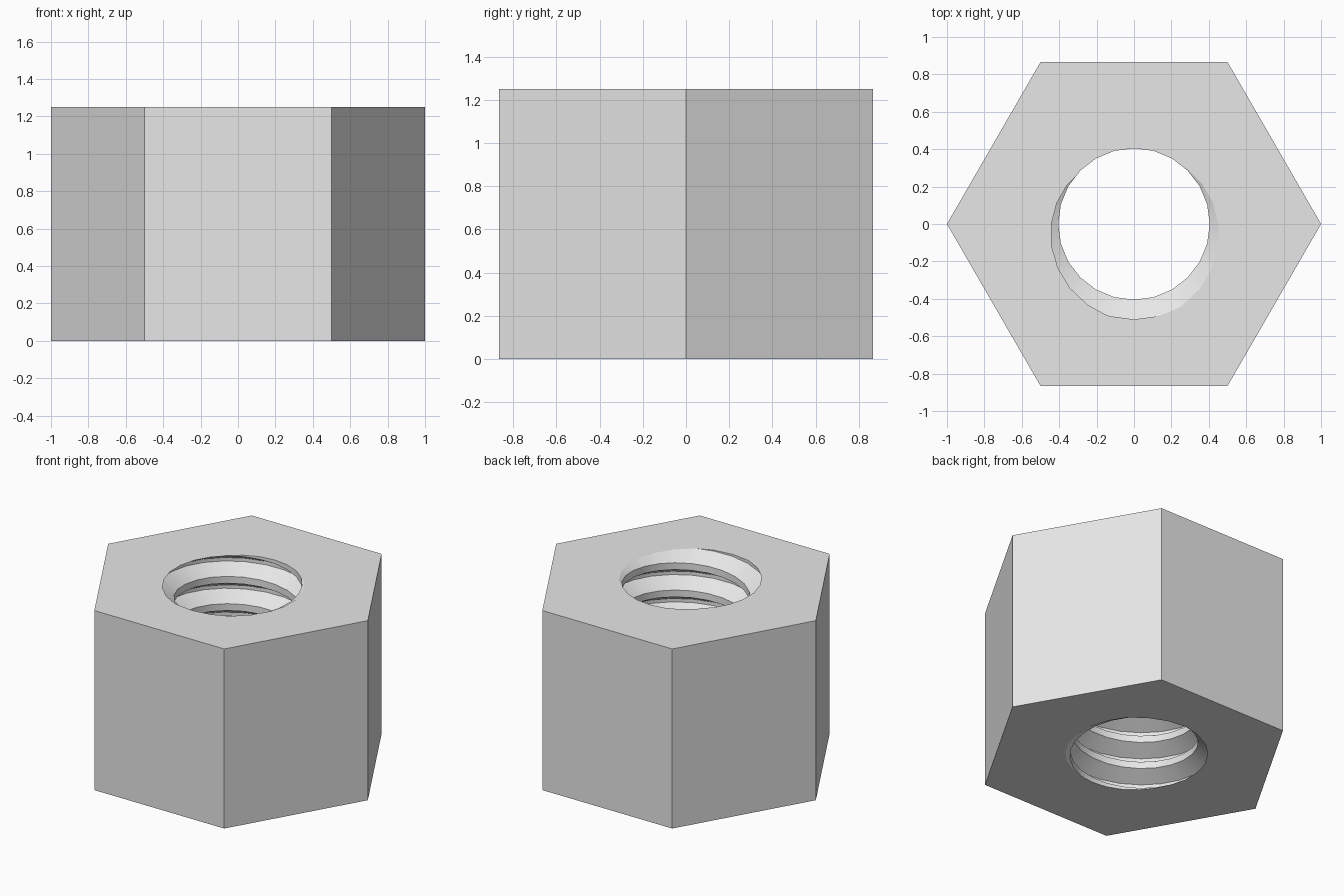
import bpy, bmesh, math
from mathutils import Vector

if "Cube" in bpy.data.objects:
    bpy.data.objects.remove(bpy.data.objects["Cube"])

HEIGHT, MINOR, MAJOR, PITCH = 1.25, 0.405, 0.51, 0.19
STEPS, PHASE = 24, 275

steel = bpy.data.materials.new("plain grey")
steel.use_nodes = True
grey = (0.8, 0.8, 0.8, 1)
steel.diffuse_color = grey
steel.node_tree.nodes["Principled BSDF"].inputs["Base Color"].default_value = grey

bm = bmesh.new()

# Right-handed thread: one column of groove profiles per angle step
profile = [(-6 / 16, MINOR), (-1 / 16, MAJOR), (1 / 16, MAJOR), (6 / 16, MINOR)]
columns = []
for i in range(STEPS + 1):
    a = math.tau * i / STEPS
    lift = HEIGHT + PITCH * (i / STEPS - PHASE / 360)
    columns.append([
        bm.verts.new((r * math.cos(a), r * math.sin(a), lift + PITCH * (turn + t)))
        for turn in range(-9, 4) for t, r in profile])
for left, right in zip(columns, columns[1:]):
    for j in range(len(left) - 1):
        bm.faces.new((left[j], left[j + 1], right[j + 1], right[j]))
bmesh.ops.remove_doubles(bm, verts=bm.verts[:], dist=0.0001)
bmesh.ops.triangulate(bm, faces=bm.faces[:])

# Trim the thread flush with both ends
for z, direction in ((0, -1), (HEIGHT, 1)):
    bmesh.ops.bisect_plane(bm, geom=bm.verts[:] + bm.edges[:] + bm.faces[:],
                           dist=0.00001, plane_co=(0, 0, z),
                           plane_no=(0, 0, direction), clear_outer=True)

# Six outer flats
rings = [[bm.verts.new((math.cos(k * math.pi / 3), math.sin(k * math.pi / 3), z))
          for k in range(6)] for z in (0, HEIGHT)]
low, high = rings
for k in range(6):
    n = (k + 1) % 6
    bm.faces.new((low[k], low[n], high[n], high[k]))

# End faces between the hexagon and the threaded hole
for z, direction in ((0, -1), (HEIGHT, 1)):
    rim = [e for e in bm.edges if e.is_boundary
           and all(abs(v.co.z - z) < 0.0005 for v in e.verts)]
    bmesh.ops.triangle_fill(bm, edges=rim, use_beauty=True,
                            normal=Vector((0, 0, direction)))
bmesh.ops.recalc_face_normals(bm, faces=bm.faces[:])

mesh = bpy.data.meshes.new("hex_nut")
bm.to_mesh(mesh)
bm.free()
mesh.materials.append(steel)
nut = bpy.data.objects.new("hex_nut", mesh)
bpy.context.collection.objects.link(nut)

# Smooth around the thread, crisp at its ridges and the outer edges
bpy.ops.object.select_all(action='DESELECT')
nut.select_set(True)
bpy.context.view_layer.objects.active = nut
bpy.ops.object.shade_smooth_by_angle(angle=math.radians(25))
